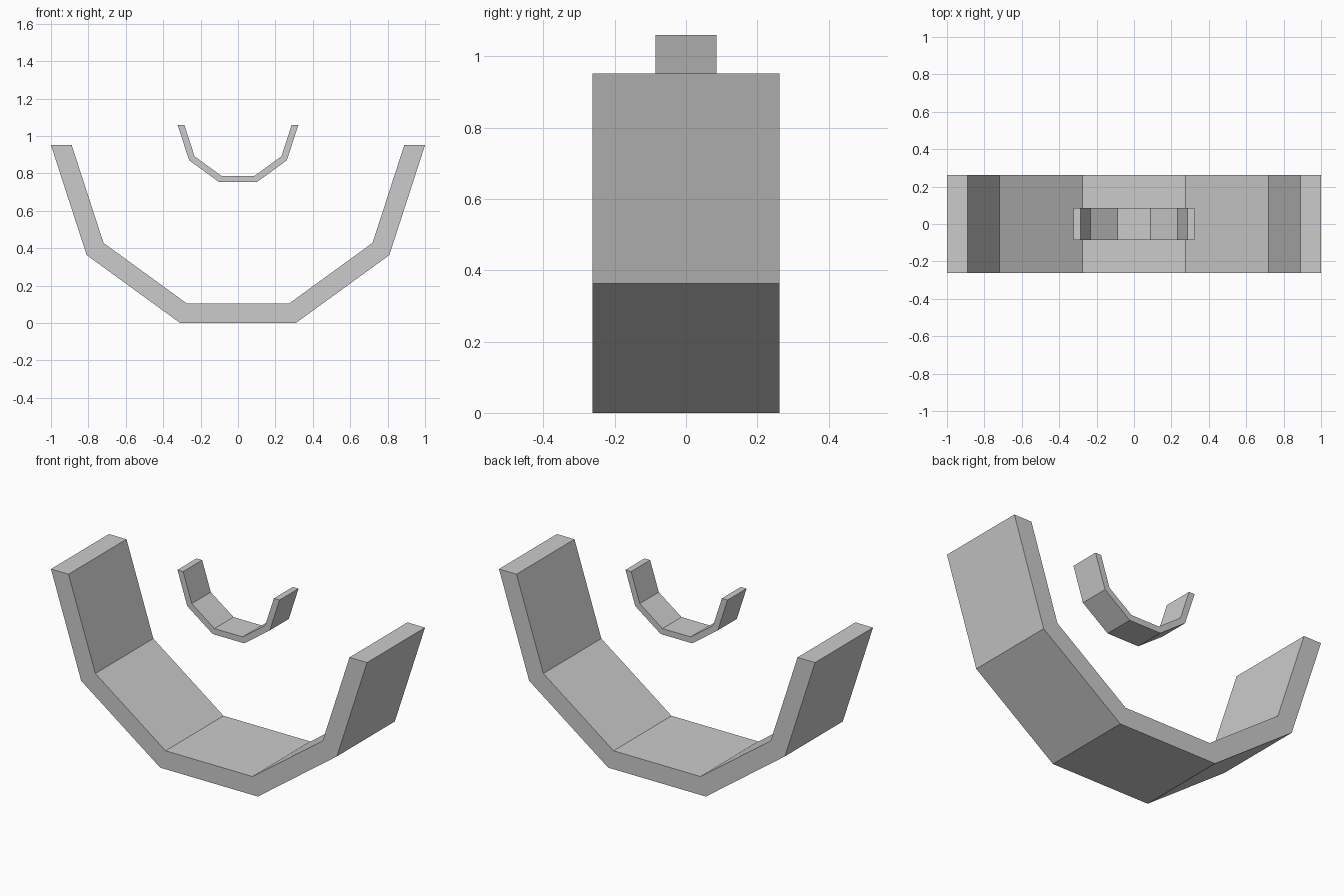
import bpy, bmesh
from math import pi, cos, sin

if "Cube" in bpy.data.objects:
    bpy.data.objects.remove(bpy.data.objects["Cube"])


def half_ring(name, outer, inner, top_z, half_depth, segments=5):
    """Lower half of a ten-sided ring, extruded along y."""
    angles = [pi + pi * i / segments for i in range(segments + 1)]
    profile = [(outer * cos(a), top_z + outer * sin(a)) for a in angles]
    profile += [(inner * cos(a), top_z + inner * sin(a)) for a in reversed(angles)]

    bm = bmesh.new()
    front = [bm.verts.new((x, -half_depth, z)) for x, z in profile]
    back = [bm.verts.new((x, half_depth, z)) for x, z in profile]
    n = len(profile)
    # outer, inner and end faces
    for i in range(n):
        j = (i + 1) % n
        bm.faces.new((front[i], front[j], back[j], back[i]))
    # front and back side walls, one quad per segment
    for side in (front, back):
        for i in range(segments):
            bm.faces.new((side[i], side[i + 1], side[n - 2 - i], side[n - 1 - i]))
    bmesh.ops.recalc_face_normals(bm, faces=bm.faces)

    mesh = bpy.data.meshes.new(name)
    bm.to_mesh(mesh)
    bm.free()
    obj = bpy.data.objects.new(name, mesh)
    bpy.context.collection.objects.link(obj)
    return obj


# large lower cradle and the small one floating above it
half_ring("large_cradle", 1.0, 0.889, 0.951, 0.262)
half_ring("small_cradle", 0.323, 0.287, 1.06, 0.086)
